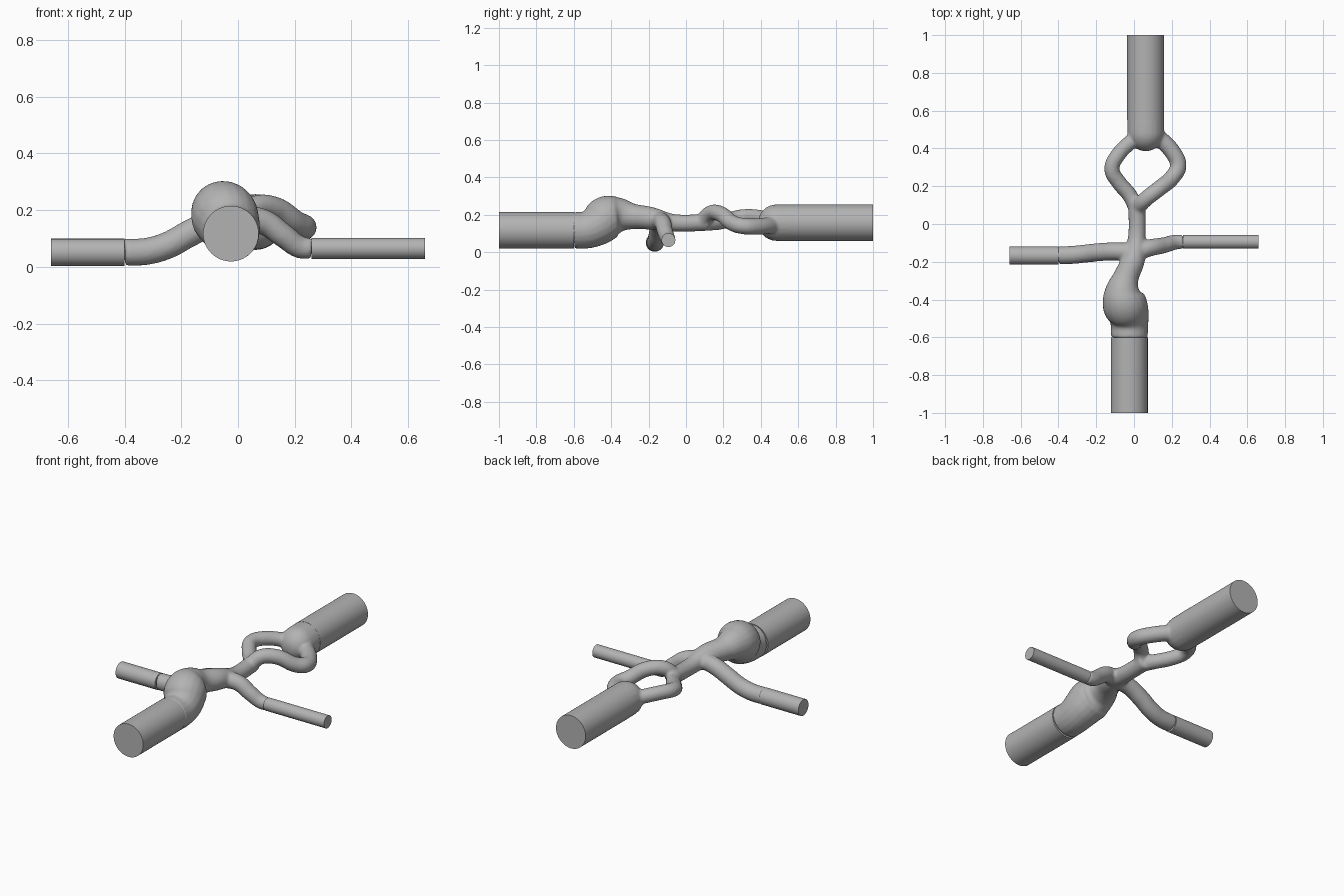
import bpy
from math import sqrt
from mathutils import Vector

cube = bpy.data.objects.get("Cube")
if cube:
    bpy.data.objects.remove(cube, do_unlink=True)

grey = bpy.data.materials.new("plain grey")
grey.use_nodes = True
colour = (0.45, 0.45, 0.45, 1)
grey.diffuse_color = colour
grey.node_tree.nodes["Principled BSDF"].inputs["Base Color"].default_value = colour


def select_only(obj):
    bpy.ops.object.select_all(action="DESELECT")
    obj.select_set(True)
    bpy.context.view_layer.objects.active = obj


def finish(obj, name):
    """Name the part, give it the material and smooth its round faces."""
    obj.name = name
    obj.data.materials.clear()
    obj.data.materials.append(grey)
    select_only(obj)
    bpy.ops.object.shade_smooth_by_angle(angle=0.8)


def pipe(name, start, end, radius):
    """Straight flat-ended cylinder between two points."""
    axis = end - start
    bpy.ops.mesh.primitive_cylinder_add(
        vertices=64, radius=radius, depth=axis.length, location=(start + end) / 2,
        rotation=axis.to_track_quat("Z", "Y").to_euler())
    finish(bpy.context.object, name)


def add_tube(curve, points, radii):
    """Smooth round branch through the points, one radius for each."""
    spline = curve.splines.new("BEZIER")
    spline.bezier_points.add(len(points) - 1)
    spline.radius_interpolation = "CARDINAL"
    for knot, place, radius in zip(spline.bezier_points, points, radii):
        knot.co = place
        knot.radius = radius
        knot.handle_left_type = knot.handle_right_type = "AUTO"


def add_taper(curve, points, first, last):
    """Branch whose radius changes evenly from the first point to the last."""
    steps = len(points) - 1
    radii = [first + (last - first) * i / steps for i in range(len(points))]
    add_tube(curve, points, radii)


# Straight flat-ended pipes
thick = 0.098
front = Vector((-0.025, -0.6, 0.117))
back = Vector((0.062, 0.55, 0.158))
right = Vector((-0.4, -0.167, 0.051))
left = Vector((0.26, -0.094, 0.065))
pipe("front_pipe", Vector((front.x, -1, front.z)), front, thick)
pipe("back_pipe", back, Vector((back.x, 1, back.z)), thick)
pipe("right_pipe", Vector((-0.66, right.y, right.z)), right, 0.048)
pipe("left_pipe", left, Vector((0.66, left.y, left.z)), 0.037)

curve = bpy.data.curves.new("branches", "CURVE")
curve.dimensions = "3D"
curve.bevel_depth = 1
curve.bevel_resolution = 8
curve.use_fill_caps = True

# Trunk with its swelling behind the front pipe
trunk = [front, (-0.024, -0.53, 0.12), (-0.03, -0.475, 0.143),
         (-0.05, -0.42, 0.185), (-0.06, -0.36, 0.198), (-0.045, -0.29, 0.192),
         (0, -0.18, 0.18), (0.015, -0.07, 0.158), (0.014, 0.12, 0.16)]
add_tube(curve, trunk, [thick, 0.1, 0.109, 0.118, 0.097, 0.07, 0.06, 0.047, 0.046])

# Side arms sloping down from the trunk
hub = (0, -0.15, 0.17)
add_taper(curve, [right, (-0.32, -0.163, 0.055), (-0.25, -0.156, 0.075),
                  (-0.17, -0.148, 0.118), (-0.09, -0.145, 0.155), hub], 0.048, 0.048)
add_taper(curve, [left, (0.22, -0.096, 0.069), (0.16, -0.112, 0.11),
                  (0.09, -0.125, 0.158), hub], 0.037, 0.048)

# Two branches that part and meet again at the back pipe
fork = (0.014, 0.08, 0.158)
add_taper(curve, [fork, (0.06, 0.13, 0.208), (0.13, 0.185, 0.205),
                  (0.205, 0.25, 0.155), (0.234, 0.305, 0.14),
                  (0.205, 0.38, 0.138), (0.09, 0.49, 0.15)], 0.041, 0.045)
add_taper(curve, [fork, (-0.025, 0.155, 0.158), (-0.08, 0.22, 0.17),
                  (-0.117, 0.29, 0.188), (-0.085, 0.365, 0.19),
                  (0.04, 0.48, 0.16)], 0.041, 0.04)

# Rounded front end of the back pipe
steps = 8
nose = [i / steps for i in range(1, steps + 1)]
ring_places = [(back.x, 0.385 + 0.1 * t * t, back.z) for t in nose]
ring_radii = [thick * sqrt(1 - (1 - t * t) ** 2) for t in nose]
add_tube(curve, ring_places + [back + Vector((0, 0.02, 0))], ring_radii + [thick])

# Fuse the branches into one soft skin
branches = bpy.data.objects.new("branches", curve)
bpy.context.collection.objects.link(branches)
select_only(branches)
bpy.ops.object.convert(target="MESH")
branches = bpy.context.object
remesh = branches.modifiers.new("fuse", "REMESH")
remesh.mode = "VOXEL"
remesh.voxel_size = 0.008
soften = branches.modifiers.new("soften", "SMOOTH")
soften.factor = 0.5
soften.iterations = 6
bpy.ops.object.convert(target="MESH")
finish(bpy.context.object, "branching_junction")
